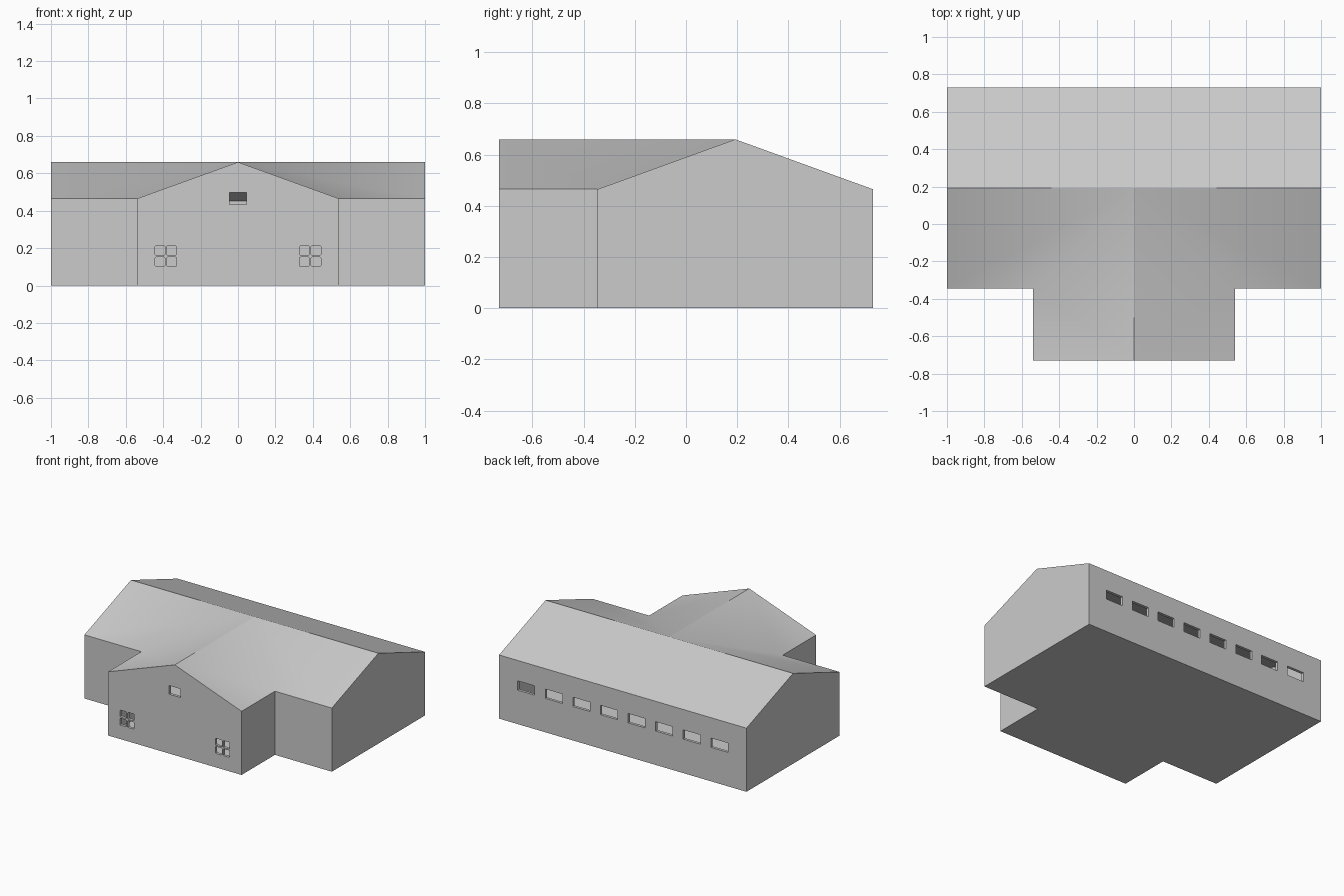
import bpy, bmesh, math
from mathutils import Matrix

cube = bpy.data.objects.get("Cube")
if cube:
    bpy.data.objects.remove(cube, do_unlink=True)

WALL = 0.02                                  # wall and roof thickness
BACK, FRONT, WING_FRONT = 0.73, -0.345, -0.73
RIDGE_Y = (BACK + FRONT) / 2

grey = bpy.data.materials.new("plain_grey")
grey.use_nodes = True
grey.diffuse_color = (0.6, 0.6, 0.6, 1)
grey.node_tree.nodes["Principled BSDF"].inputs["Base Color"].default_value = (0.6, 0.6, 0.6, 1)


def make_object(name, bm):
    bmesh.ops.recalc_face_normals(bm, faces=bm.faces[:])
    mesh = bpy.data.meshes.new(name)
    bm.to_mesh(mesh)
    bm.free()
    mesh.materials.append(grey)
    obj = bpy.data.objects.new(name, mesh)
    bpy.context.collection.objects.link(obj)
    return obj


def t_building(name, t):
    """T-shaped closed volume with crossing gable roofs, shrunk inward by t."""
    bm = bmesh.new()
    eave, ridge, floor = 0.465 - 0.7 * t, 0.66 - 1.063 * t, t
    back, front, wing_front = BACK - t, FRONT + t, WING_FRONT + t
    apex = bm.verts.new((0, RIDGE_Y, ridge))
    peak = bm.verts.new((0, wing_front, ridge))
    sides = []
    for s in (-1, 1):
        x, w = s * (1 - t), s * (0.54 - t)
        v = {"ridge": bm.verts.new((x, RIDGE_Y, ridge))}
        for key, px, py in (("back", x, back), ("front", x, front),
                            ("inner", w, front), ("wing", w, wing_front)):
            v[key] = bm.verts.new((px, py, eave))
            v[key + "_low"] = bm.verts.new((px, py, floor))
        for keys in (("back_low", "back", "ridge", "front", "front_low"),
                     ("front_low", "front", "inner", "inner_low"),
                     ("inner_low", "inner", "wing", "wing_low")):
            bm.faces.new([v[k] for k in keys])
        # main roof half and wing roof half, meeting in a valley
        bm.faces.new([v["front"], v["ridge"], apex, v["inner"]])
        bm.faces.new([v["inner"], apex, peak, v["wing"]])
        sides.append(v)
    a, b = sides
    bm.faces.new([a["wing_low"], a["wing"], peak, b["wing"], b["wing_low"]])
    bm.faces.new([a["back_low"], a["back"], b["back"], b["back_low"]])
    bm.faces.new([a["back"], a["ridge"], apex, b["ridge"], b["back"]])
    outline = ("back_low", "front_low", "inner_low", "wing_low")
    bm.faces.new([a[k] for k in outline] + [b[k] for k in reversed(outline)])
    return make_object(name, bm)


def add_opening(bm, x, y, z, width, height, radius=0):
    """Box through a wall, optionally with rounded corners."""
    box = bmesh.ops.create_cube(bm, size=1, matrix=Matrix.Translation((x, y, z))
                                @ Matrix.Diagonal((width, WALL * 3, height, 1)))
    if radius:
        edges = {e for v in box["verts"] for e in v.link_edges
                 if abs(e.verts[0].co.y - e.verts[1].co.y) > WALL}
        bmesh.ops.bevel(bm, geom=list(edges), offset=radius, segments=2,
                        profile=0.5, affect='EDGES')


building = t_building("building_shell", 0)
interior = t_building("interior_cutter", WALL)

# window openings
bm = bmesh.new()
for i in range(8):
    add_opening(bm, (i - 3.5) * 0.223, BACK - WALL / 2, 0.282, 0.138, 0.068)
add_opening(bm, 0, WING_FRONT + WALL / 2, 0.465, 0.092, 0.063)
for side in (-1, 1):
    for dx in (-0.031, 0.031):
        for dz in (-0.03, 0.03):
            add_opening(bm, side * 0.386 + dx, WING_FRONT + WALL / 2,
                        0.157 + dz, 0.052, 0.05, 0.006)
openings = make_object("window_cutter", bm)

# hollow the shell, then cut the windows
bpy.ops.object.select_all(action='DESELECT')
bpy.context.view_layer.objects.active = building
building.select_set(True)
for cutter in (interior, openings):
    cutter.hide_render = True
    mod = building.modifiers.new("cut", 'BOOLEAN')
    mod.operation = 'DIFFERENCE'
    mod.solver = 'EXACT'
    mod.object = cutter
    bpy.ops.object.modifier_apply(modifier=mod.name)
    bpy.data.objects.remove(cutter, do_unlink=True)

# soft roof valleys, crisp ridges and walls
bpy.ops.object.shade_smooth_by_angle(angle=math.radians(30))
